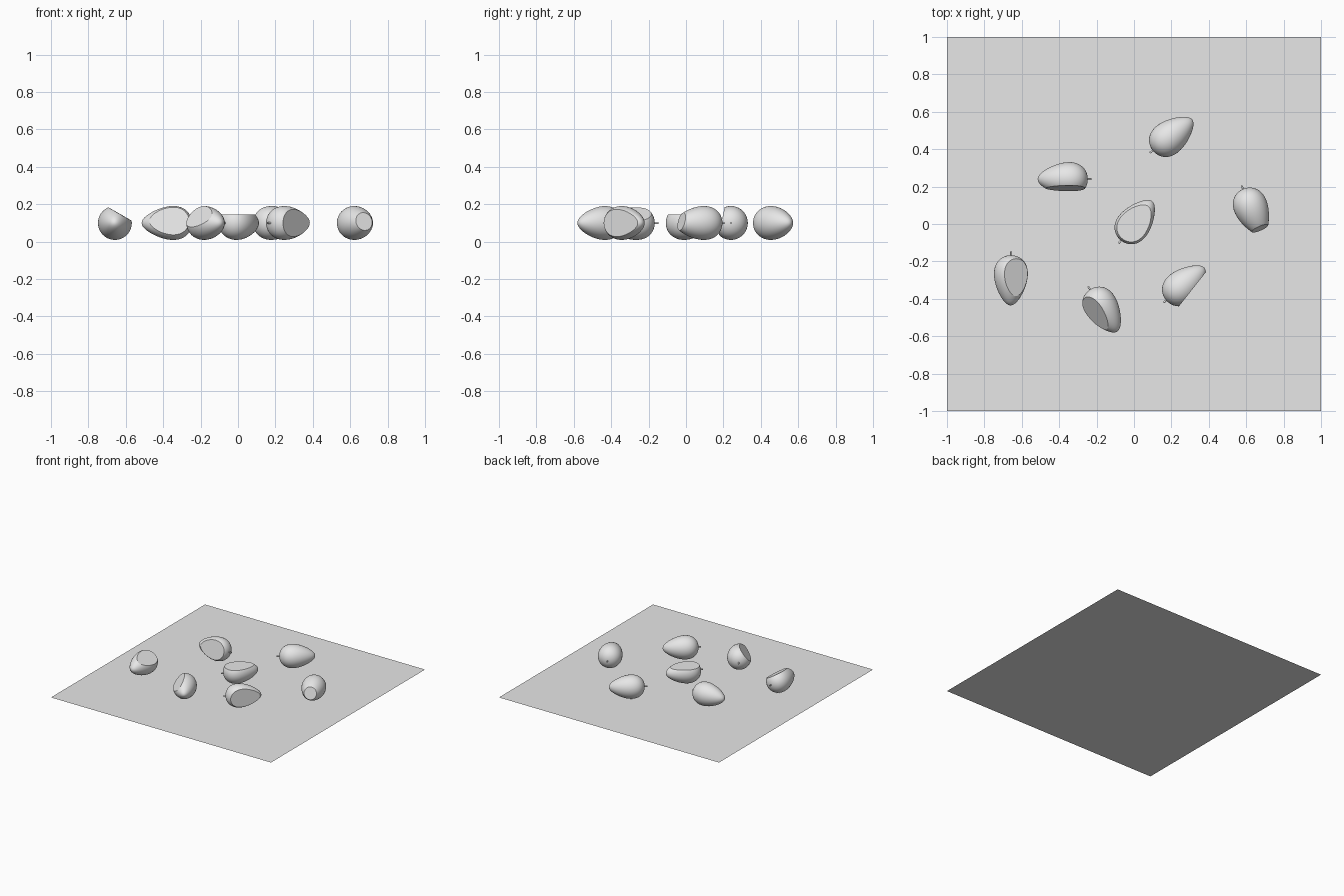
import bpy, bmesh, math
from mathutils import Vector

if "Cube" in bpy.data.objects:
    bpy.data.objects.remove(bpy.data.objects["Cube"])

grey = bpy.data.materials.new("plain_grey")
grey.diffuse_color = (0.8, 0.8, 0.8, 1)
grey.use_nodes = True
grey.node_tree.nodes["Principled BSDF"].inputs["Base Color"].default_value = grey.diffuse_color

LENGTH, RADIUS, HEIGHT = 0.268, 0.091, 0.1
RINGS, SIDES = 28, 40


def finish(bm, name):
    mesh = bpy.data.meshes.new(name)
    bmesh.ops.recalc_face_normals(bm, faces=bm.faces)
    bm.to_mesh(mesh)
    bm.free()
    mesh.materials.append(grey)
    obj = bpy.data.objects.new(name, mesh)
    bpy.context.collection.objects.link(obj)
    return obj


def smooth(obj):
    bpy.ops.object.select_all(action='DESELECT')
    obj.select_set(True)
    bpy.context.view_layer.objects.active = obj
    bpy.ops.object.shade_smooth_by_angle(angle=math.radians(25))


def place(obj, start, angle):
    obj.location = (start[0], start[1], HEIGHT)
    obj.rotation_euler = (0, 0, angle)


def egg():
    """Egg lying along +x, blunt end at the origin."""
    bm = bmesh.new()
    profile = []
    for i in range(RINGS + 1):
        t = math.pi * i / RINGS
        r = RADIUS * math.sin(t) * (1 + 0.3 * math.cos(t)) / 1.045
        profile.append(bm.verts.new((LENGTH / 2 * (1 - math.cos(t)), 0, r)))
    edges = [bm.edges.new(p) for p in zip(profile, profile[1:])]
    bmesh.ops.spin(bm, geom=profile + edges, axis=(1, 0, 0), cent=(0, 0, 0),
                   angle=math.tau, steps=SIDES, use_merge=True)
    bmesh.ops.remove_doubles(bm, verts=bm.verts, dist=1e-5)
    return bm


def fruit(label, start, tip, normal=None, depth=0.0):
    angle = math.atan2(tip[1] - start[1], tip[0] - start[0])
    # Egg body, sliced flat where a cut is given
    bm = egg()
    if normal:
        n = Vector(normal).normalized()
        cut = bmesh.ops.bisect_plane(
            bm, geom=bm.verts[:] + bm.edges[:] + bm.faces[:], dist=1e-6,
            plane_co=Vector((0.12, 0, 0)) + n * depth, plane_no=n, clear_outer=True)
        rim = [e for e in cut["geom_cut"] if isinstance(e, bmesh.types.BMEdge)]
        bmesh.ops.holes_fill(bm, edges=rim, sides=0)
    body = finish(bm, label + "_fruit")
    place(body, start, angle)
    smooth(body)
    # Short stem at the blunt end
    bm = bmesh.new()
    bmesh.ops.create_cone(bm, cap_ends=True, segments=12, radius1=0.005,
                          radius2=0.005, depth=0.03)
    for v in bm.verts:
        v.co = Vector((v.co.z - 0.005, v.co.x, v.co.y))
    stem = finish(bm, label + "_stem")
    place(stem, start, angle)
    smooth(stem)


def side_cut(side, elevation, lean=0.0):
    """Cut direction: side +1 is left of the axis, lean goes towards the tip."""
    e = math.radians(elevation)
    return (lean, side * math.cos(e), math.sin(e))


# Ground sheet
bm = bmesh.new()
bmesh.ops.create_grid(bm, x_segments=1, y_segments=1, size=1.0)
finish(bm, "ground_sheet")

# Fruits: blunt end, tip, cut direction, cut distance from the axis
fruit("centre", (-0.07, -0.088), (0.10, 0.125), side_cut(1, 90), 0.045)
fruit("whole", (0.10, 0.393), (0.31, 0.557))
fruit("right_front", (0.172, -0.408), (0.375, -0.235), side_cut(-1, 0, 0.2), 0.05)
fruit("left_back", (-0.247, 0.24), (-0.515, 0.24), side_cut(1, 12), 0.05)
fruit("left", (-0.657, -0.167), (-0.66, -0.432), side_cut(1, 60), 0.055)
fruit("front", (-0.235, -0.35), (-0.09, -0.575), side_cut(-1, 38, 0.05), 0.055)
fruit("right", (0.583, 0.187), (0.687, -0.055), (1, 0, 0.25), 0.108)
